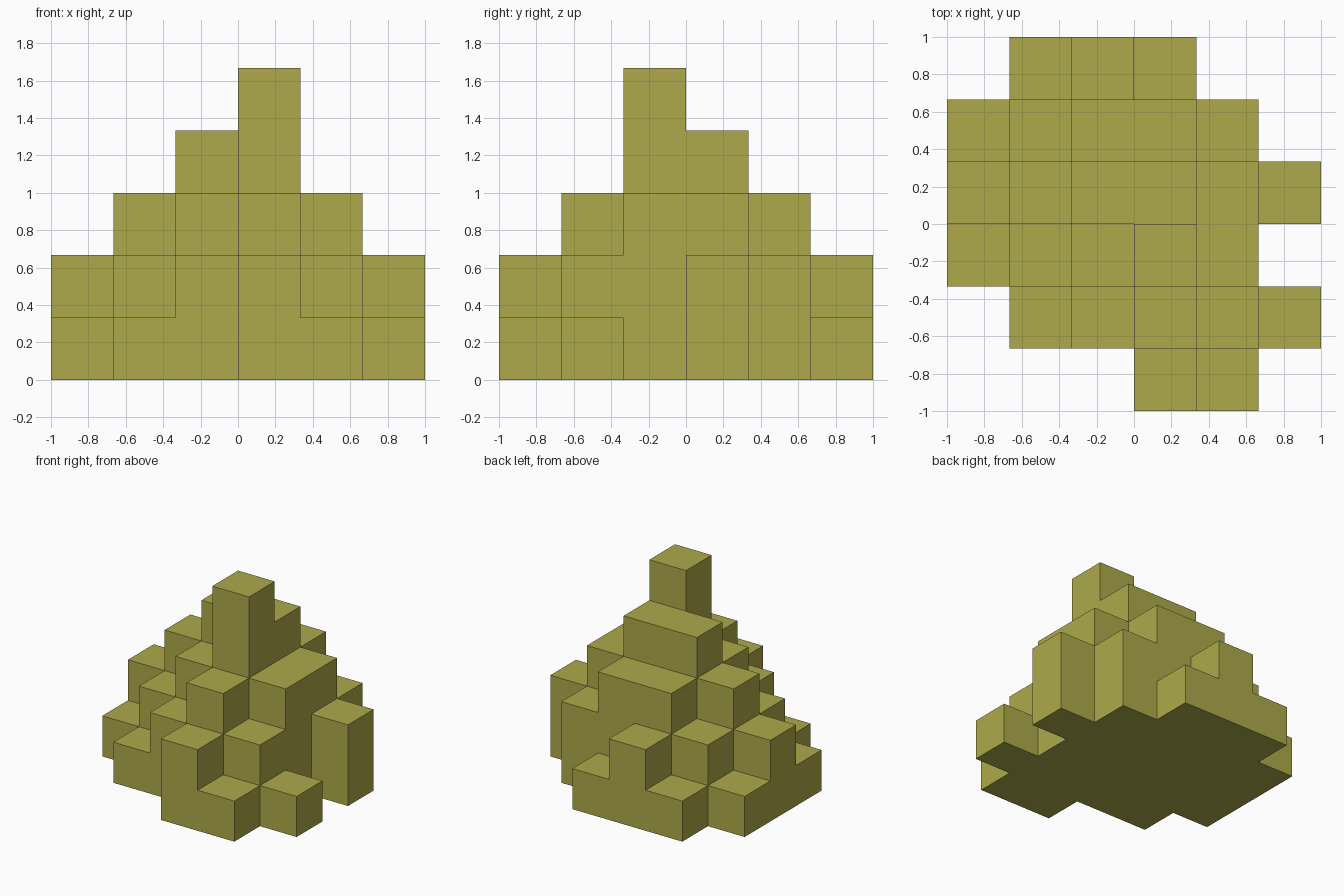
import bpy
import bmesh
from mathutils import Vector

cube = bpy.data.objects.get("Cube")
if cube:
    bpy.data.objects.remove(cube, do_unlink=True)

# Olive material
olive = bpy.data.materials.new("olive")
olive.use_nodes = True
colour = (0.418, 0.402, 0.069, 1.0)
olive.diffuse_color = colour
bsdf = next(n for n in olive.node_tree.nodes if n.type == "BSDF_PRINCIPLED")
bsdf.inputs["Base Color"].default_value = colour

# Height of each column in blocks: rows run front to back, characters left to right along x
ROWS = ["000210",
        "012321",
        "123530",
        "234432",
        "123320",
        "012100"]
BLOCK = 1 / 3

filled = {(x, y, z)
          for y, row in enumerate(ROWS)
          for x, height in enumerate(row)
          for z in range(int(height))}


def add_side(bm, cell, axis, sign):
    """Add the square that closes one exposed side of a block."""
    normal, u, v = Vector(), Vector(), Vector()
    normal[axis] = sign
    u[(axis + 1) % 3] = 0.5
    v[(axis + 2) % 3] = 0.5 * sign
    centre = Vector(cell) + normal / 2 - Vector((2.5, 2.5, -0.5))
    corners = (-u - v, u - v, u + v, v - u)
    bm.faces.new([bm.verts.new((centre + c) * BLOCK) for c in corners])


# Stepped mound: only the outer skin of the stacked blocks
bm = bmesh.new()
for cell in sorted(filled):
    for axis in range(3):
        for sign in (-1, 1):
            neighbour = list(cell)
            neighbour[axis] += sign
            if tuple(neighbour) not in filled:
                add_side(bm, cell, axis, sign)
bmesh.ops.remove_doubles(bm, verts=bm.verts, dist=0.001)

mesh = bpy.data.meshes.new("stepped_mound")
bm.to_mesh(mesh)
bm.free()
mesh.materials.append(olive)
mound = bpy.data.objects.new("stepped_mound", mesh)
bpy.context.collection.objects.link(mound)
